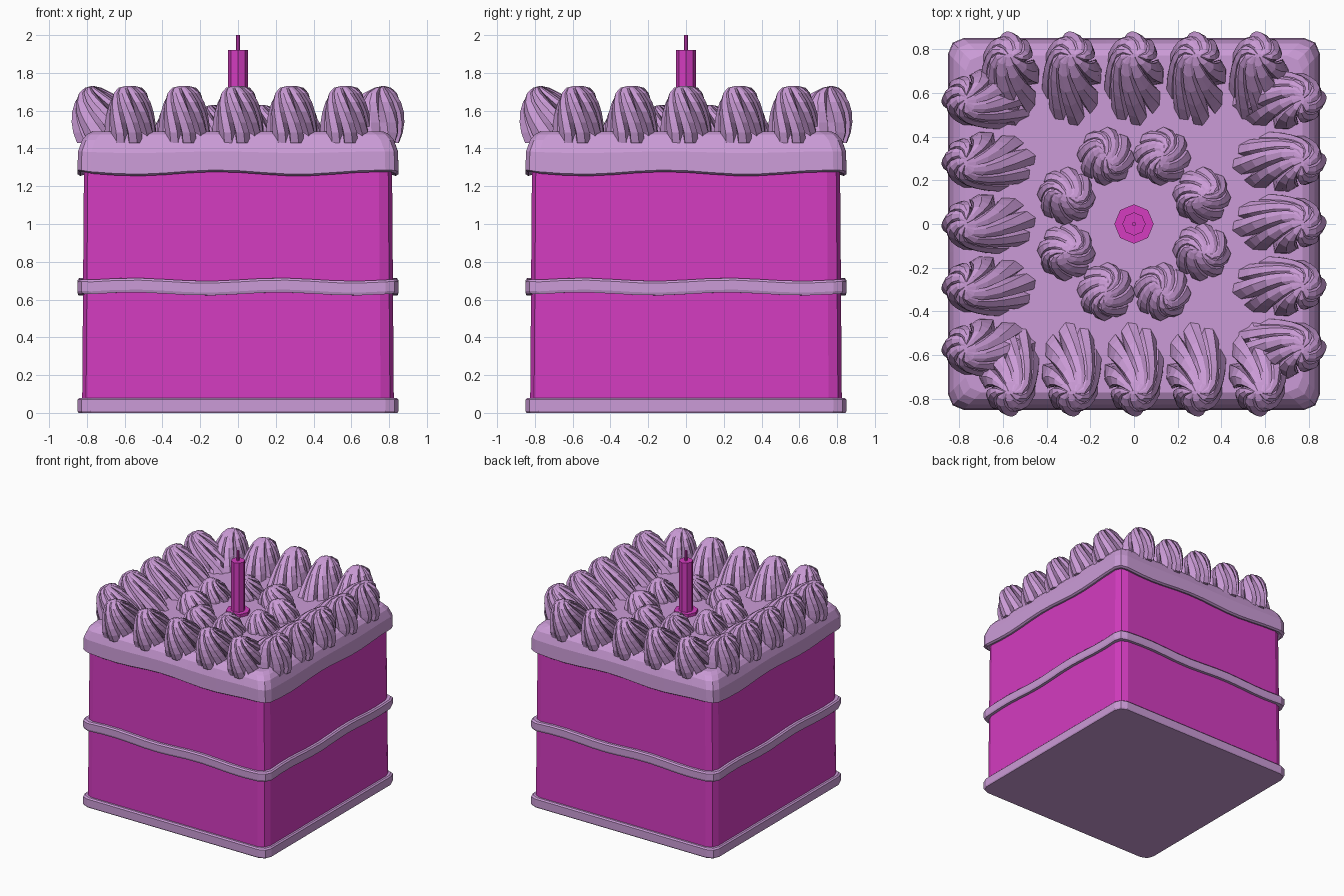
import bpy, bmesh, math
from math import sin, cos, pi, tau
from mathutils import Matrix, Vector

if "Cube" in bpy.data.objects:
    bpy.data.objects.remove(bpy.data.objects["Cube"])


def material(name, rgb):
    m = bpy.data.materials.new(name)
    m.use_nodes = True
    m.diffuse_color = (*rgb, 1)
    m.node_tree.nodes["Principled BSDF"].inputs["Base Color"].default_value = (*rgb, 1)
    return m


lilac = material("lilac frosting", (0.60, 0.33, 0.68))
magenta = material("magenta sponge", (0.66, 0.045, 0.53))


def loft(name, rings, mat):
    """Skin a stack of equal closed rings and cap both ends."""
    bm = bmesh.new()
    loops = [[bm.verts.new(p) for p in ring] for ring in rings]
    n = len(loops[0])
    for a, b in zip(loops, loops[1:]):
        for i in range(n):
            j = (i + 1) % n
            bm.faces.new((a[i], a[j], b[j], b[i]))
    bm.faces.new(loops[0][::-1])
    bm.faces.new(loops[-1])
    bmesh.ops.recalc_face_normals(bm, faces=bm.faces)
    mesh = bpy.data.meshes.new(name)
    bm.to_mesh(mesh)
    bm.free()
    mesh.materials.append(mat)
    ob = bpy.data.objects.new(name, mesh)
    bpy.context.collection.objects.link(ob)
    return ob


def square_ring(half, z, wave=None, corner=0.07, steps=12):
    """Rounded square; wave(u) moves the height along each side."""
    pts = []
    flat = half - corner
    for side in range(4):
        turn = Matrix.Rotation(side * pi / 2, 3, "Z")
        line = [(-flat + 2 * flat * i / steps, -half) for i in range(steps + 1)]
        line.append((flat + corner * sin(pi / 4), -flat - corner * cos(pi / 4)))
        for x, y in line:
            pts.append(turn @ Vector((x, y, z + (wave(x) if wave else 0))))
    return pts


def tier(name, profile, mat, wave=None):
    """Profile rows are half width, height and how strongly the wave acts."""
    rings = []
    for half, z, k in profile:
        rings.append(square_ring(half, z, (lambda u, k=k: k * wave(u)) if wave else None))
    return loft(name, rings, mat)


def band_wave(u):
    return 0.008 * cos(tau * (u - 0.22) / 0.78)


def icing_wave(u):
    return -0.011 * cos(tau * (u - 0.32) / 0.86)


# Cake tiers
tier("base_board", [(0.845, 0, 0), (0.85, 0.01, 0), (0.85, 0.07, 0), (0.84, 0.08, 0)], lilac)
tier("sponge", [(0.825, 0.05, 0), (0.815, 1.38, 0)], magenta)
tier("middle_frosting", [(0.80, 0.630, 1), (0.845, 0.630, 1), (0.85, 0.645, 1),
                         (0.85, 0.695, 1), (0.84, 0.706, 1), (0.80, 0.706, 1)],
     lilac, band_wave)
tier("top_icing", [(0.80, 1.275, 1), (0.835, 1.265, 1), (0.85, 1.275, 1), (0.847, 1.38, 0.4),
                   (0.825, 1.445, 0), (0.80, 1.475, 0), (0.77, 1.49, 0)],
   lilac, icing_wave)

# Piped rosettes: twisted star rings closing to a tip
DOME = [(1.0, 0.0), (0.97, 0.18), (0.88, 0.36), (0.76, 0.54), (0.6, 0.72),
        (0.4, 0.88), (0.2, 0.97), (0.04, 1.0)]
RIB = [(0.0, 0.62), (0.12, 0.95), (0.5, 1.0), (0.85, 0.9)]


def rosette(name, place, rx, ry, height, lean, twist, ribs=8):
    rings = []
    for r, h in DOME:
        ring = []
        for k in range(ribs):
            for part, reach in RIB:
                a = tau * (k + part) / ribs + twist * (r - 0.5)
                x = rx * math.sqrt(r) * reach * cos(a)
                y = ry * r * reach * sin(a) - lean * h
                ring.append(place @ Vector((x, y, height * h)))
        rings.append(ring)
    return loft(name, rings, lilac)


# Border rosettes, five to a side, leaning outwards
for side in range(4):
    turn = Matrix.Rotation(side * pi / 2, 4, "Z")
    for i in range(5):
        spot = Matrix.Translation((0.285 * (i - 2), -0.635, 1.43))
        rosette(f"border_rosette_{side + 1}_{i + 1}", turn @ spot,
                0.142, 0.225, 0.3, 0.135, 1.3)

# Ring of small rosettes around the candle
for i in range(8):
    spot = Matrix.Rotation((i + 0.5) * tau / 8, 4, "Z") @ Matrix.Translation((0.335, 0, 1.48))
    rosette(f"small_rosette_{i + 1}", spot, 0.135, 0.135, 0.15, 0, 1.5)


# Candle
def prism(name, radius, low, high):
    rings = [[(radius * cos(k * tau / 8), radius * sin(k * tau / 8), z) for k in range(8)]
             for z in (low, high)]
    return loft(name, rings, magenta)


prism("candle_foot", 0.09, 1.48, 1.515)
prism("candle", 0.053, 1.5, 1.92)
prism("wick", 0.01, 1.9, 2.0)
